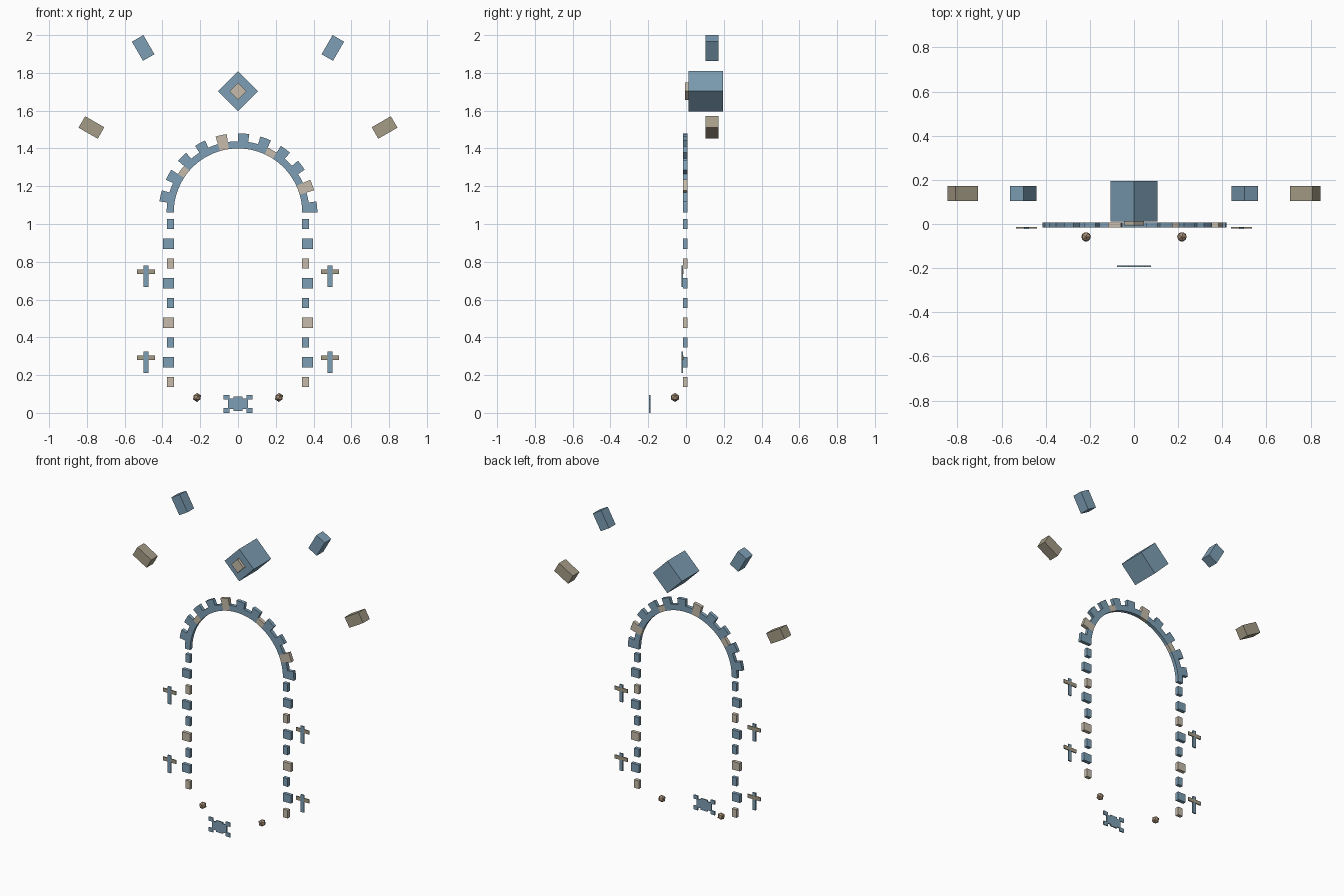
import bpy, bmesh
from math import radians, sin, cos, pi

cube = bpy.data.objects.get("Cube")
if cube:
    bpy.data.objects.remove(cube, do_unlink=True)


def material(name, rgb):
    m = bpy.data.materials.new(name)
    m.use_nodes = True
    m.diffuse_color = (*rgb, 1)
    m.node_tree.nodes["Principled BSDF"].inputs["Base Color"].default_value = (*rgb, 1)
    return m


BLUE = material("slate blue", (0.205, 0.345, 0.46))
SAND = material("light sand", (0.57, 0.50, 0.405))
TAUPE = material("dark sand", (0.376, 0.332, 0.242))
BROWN = material("warm brown", (0.40, 0.285, 0.19))


def finish(bm, name, mat):
    bmesh.ops.recalc_face_normals(bm, faces=bm.faces)
    mesh = bpy.data.meshes.new(name)
    bm.to_mesh(mesh)
    bm.free()
    mesh.materials.append(mat)
    obj = bpy.data.objects.new(name, mesh)
    bpy.context.collection.objects.link(obj)
    return obj


def box(name, mat, x, y, z, tilt=0):
    """Box from (low, high) ranges, tilted in the front plane by degrees."""
    bm = bmesh.new()
    bmesh.ops.create_cube(bm, size=1)
    bmesh.ops.scale(bm, vec=[r[1] - r[0] for r in (x, y, z)], verts=bm.verts)
    obj = finish(bm, name, mat)
    obj.location = [(r[0] + r[1]) / 2 for r in (x, y, z)]
    obj.rotation_euler.y = -radians(tilt)
    return obj


def span(center, size):
    return (center - size / 2, center + size / 2)


def prism(name, mat, outline, y):
    """Extrude a front-plane outline through a depth range."""
    bm = bmesh.new()
    face = bm.faces.new([bm.verts.new((px, y[0], pz)) for px, pz in outline])
    ext = bmesh.ops.extrude_face_region(bm, geom=[face])
    moved = [v for v in ext["geom"] if isinstance(v, bmesh.types.BMVert)]
    bmesh.ops.translate(bm, verts=moved, vec=(0, y[1] - y[0], 0))
    return finish(bm, name, mat)


STONE_Y = (-0.016, 0.007)
INNER, SHORT, LONG = 0.34, 0.378, 0.42

# Arch of alternating long and short wedge stones
STONES, STEPS, SPRING = 22, 3, 1.06
for i in range(STONES):
    outer = SHORT if i % 2 else LONG
    angles = [pi * (i + k / STEPS) / STONES for k in range(STEPS + 1)]
    outline = [(INNER * cos(a), SPRING + INNER * sin(a)) for a in angles]
    outline += [(outer * cos(a), SPRING + outer * sin(a)) for a in reversed(angles)]
    prism(f"arch_stone_{i + 1}", SAND if i % 5 == 2 else BLUE, outline, STONE_Y)

for side, label in ((1, "left"), (-1, "right")):
    # Jamb stones below the arch
    for i in range(9):
        width = 0.058 if i % 2 else 0.035
        box(f"{label}_jamb_stone_{i + 1}", SAND if i % 3 == 2 else BLUE,
            span(side * (INNER + width / 2), width), STONE_Y,
            span(1.0 - 0.1045 * i, 0.054))

    # Small wall crosses
    for z, level in ((0.723, "upper"), (0.268, "lower")):
        box(f"{label}_{level}_cross_post", BLUE, span(side * 0.487, 0.024),
            (-0.023, -0.015), span(z, 0.115))
        box(f"{label}_{level}_cross_bar", TAUPE, span(side * 0.487, 0.095),
            (-0.021, -0.014), span(z + 0.025, 0.024))

    # Floating blocks
    box(f"{label}_high_block", BLUE, span(side * 0.502, 0.117), (0.104, 0.173),
        span(1.932, 0.07), side * 60)
    box(f"{label}_low_block", TAUPE, span(side * 0.776, 0.117), (0.104, 0.173),
        span(1.511, 0.07), side * 30)

    # Faceted pebbles
    bm = bmesh.new()
    bmesh.ops.create_icosphere(bm, subdivisions=1, radius=0.024)
    finish(bm, f"{label}_pebble", BROWN).location = (side * 0.217, -0.058, 0.082)

# Diamond keystone with a raised core
box("keystone", BLUE, span(0, 0.151), (0.012, 0.195), span(1.703, 0.151), 45)
box("keystone_core", SAND, span(0, 0.064), (-0.006, 0.19), span(1.703, 0.064), 45)

# Notched threshold plate: one quarter outline, mirrored around
quarter = [(0.024, 0.038), (0.024, 0.028), (0.046, 0.028), (0.046, 0.048),
           (0.078, 0.048), (0.078, 0.022), (0.054, 0.022)]
right_half = quarter + [(x, -z) for x, z in reversed(quarter)]
plate = right_half + [(-x, z) for x, z in reversed(right_half)]
prism("threshold_plate", BLUE, [(x, z + 0.048) for x, z in plate], (-0.195, -0.188))
